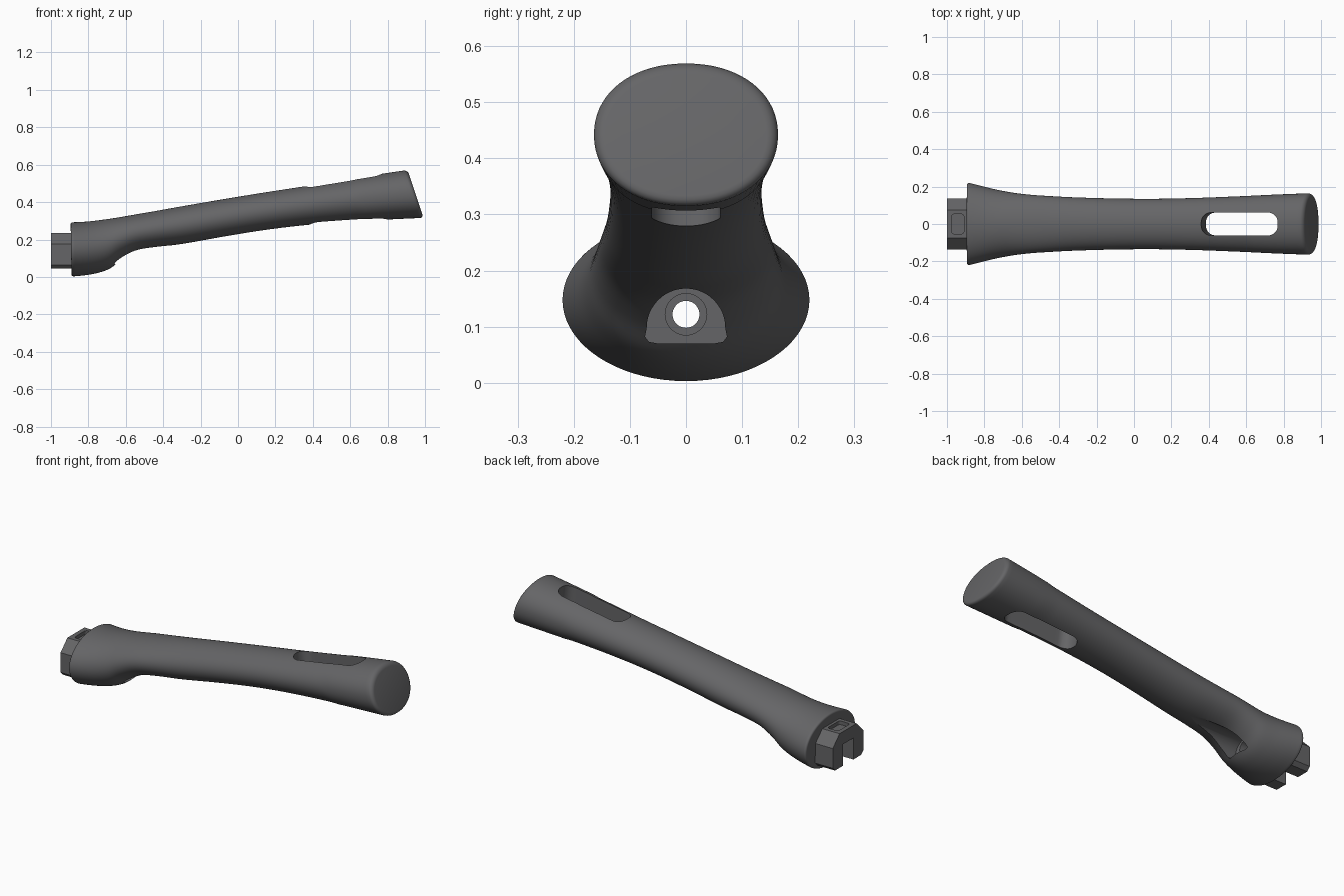
import bpy, bmesh
from math import cos, sin, pi, radians, copysign
from mathutils import Matrix, Vector

cube = bpy.data.objects.get("Cube")
if cube:
    bpy.data.objects.remove(cube, do_unlink=True)

grey = bpy.data.materials.new("dark grey plastic")
grey.use_nodes = True
colour = (0.13, 0.13, 0.135, 1)
grey.diffuse_color = colour
grey.node_tree.nodes["Principled BSDF"].inputs["Base Color"].default_value = colour


def loft(name, rings):
    """Skin a closed solid over rings of equal point count."""
    bm = bmesh.new()
    loops = [[bm.verts.new(p) for p in ring] for ring in rings]
    for a, b in zip(loops, loops[1:]):
        for i in range(len(a)):
            j = (i + 1) % len(a)
            bm.faces.new((a[i], a[j], b[j], b[i]))
    bm.faces.new(loops[0])
    bm.faces.new(loops[-1])
    bmesh.ops.recalc_face_normals(bm, faces=bm.faces)
    mesh = bpy.data.meshes.new(name)
    bm.to_mesh(mesh)
    bm.free()
    mesh.materials.append(grey)
    ob = bpy.data.objects.new(name, mesh)
    bpy.context.collection.objects.link(ob)
    return ob


def prism_x(name, profile, x0, x1):
    """Extrude a (y, z) profile along x."""
    return loft(name, [[(x, y, z) for y, z in profile] for x in (x0, x1)])


def circle(r, z, n=40):
    return [(r * cos(2 * pi * i / n), z + r * sin(2 * pi * i / n)) for i in range(n)]


def rounded_rect(hx, hy, r, n=8):
    pts = []
    for k, (sx, sy) in enumerate(((1, 1), (-1, 1), (-1, -1), (1, -1))):
        for i in range(n + 1):
            a = (k + i / n) * pi / 2
            pts.append((sx * (hx - r) + r * cos(a), sy * (hy - r) + r * sin(a)))
    return pts


def slot_z(name, outline, centre, half, tilt=0):
    """Extrude an (x, y) outline up and down, tilted about y."""
    m = Matrix.Translation(centre) @ Matrix.Rotation(radians(tilt), 4, 'Y')
    return loft(name, [[m @ Vector((x, y, z)) for x, y in outline] for z in (-half, half)])


def cut(ob, cutters):
    for c in cutters:
        mod = ob.modifiers.new("cut", 'BOOLEAN')
        mod.operation, mod.solver, mod.object = 'DIFFERENCE', 'EXACT', c
    deps = bpy.context.evaluated_depsgraph_get()
    mesh = bpy.data.meshes.new_from_object(ob.evaluated_get(deps))
    ob.modifiers.clear()
    ob.data = mesh
    for c in cutters:
        bpy.data.objects.remove(c, do_unlink=True)


def shade(ob, angle):
    bpy.ops.object.select_all(action='DESELECT')
    ob.select_set(True)
    bpy.context.view_layer.objects.active = ob
    bpy.ops.object.shade_smooth_by_angle(angle=radians(angle))


# Grip sections: top x, top z, bottom x, bottom z, half width
sections = [
    (-0.885, 0.292, -0.880, 0.003, 0.220),
    (-0.82, 0.295, -0.81, 0.010, 0.203),
    (-0.76, 0.301, -0.74, 0.024, 0.187),
    (-0.70, 0.309, -0.68, 0.048, 0.175),
    (-0.64, 0.318, -0.62, 0.095, 0.165),
    (-0.56, 0.332, -0.54, 0.138, 0.156),
    (-0.46, 0.349, -0.43, 0.160, 0.149),
    (-0.32, 0.374, -0.29, 0.178, 0.142),
    (-0.10, 0.412, -0.07, 0.217, 0.136),
    (0.12, 0.448, 0.15, 0.252, 0.135),
    (0.34, 0.482, 0.37, 0.278, 0.140),
    (0.56, 0.518, 0.60, 0.296, 0.149),
    (0.74, 0.547, 0.80, 0.307, 0.158),
    (0.888, 0.569, 0.972, 0.315, 0.164),
]


def spline(p, steps=5):
    out = []
    for i in range(len(p) - 1):
        a, b, c, d = p[max(i - 1, 0)], p[i], p[i + 1], p[min(i + 2, len(p) - 1)]
        for s in range(steps):
            t = s / steps
            out.append([0.5 * (2 * q + (r - o) * t + (2 * o - 5 * q + 4 * r - u) * t * t
                               + (3 * q - o - 3 * r + u) * t ** 3)
                        for o, q, r, u in zip(a, b, c, d)])
    return out + [list(p[-1])]


def section_ring(s, inset=0, shift=0, n=72):
    xt, zt, xb, zb, w = s
    power = 0.94 if xt > 0.6 else 1
    mid = Vector(((xt + xb) / 2 + shift, 0, (zt + zb) / 2))
    up = Vector((xt - xb, 0, zt - zb)) / 2
    up *= 1 - inset / up.length
    ring = []
    for i in range(n):
        c, d = cos(2 * pi * i / n), sin(2 * pi * i / n)
        c, d = (copysign(abs(v) ** power, v) for v in (c, d))
        ring.append(mid + up * d + Vector((0, (w - inset) * c, 0)))
    return ring


def rounded_end(s, r, direction, steps=4):
    return [section_ring(s, r * (1 - cos(a)), direction * r * sin(a))
            for a in (pi / 2 * k / steps for k in range(1, steps + 1))]


rings = [section_ring(s) for s in spline(sections)]
rings = rounded_end(sections[0], 0.010, -1)[::-1] + rings + rounded_end(sections[-1], 0.02, 1)
grip = loft("grip", rings)

# Hanging slot, screw pocket with domed top, counterbore and screw hole
dome = [(0.07 * cos(pi * i / 24), 0.098 + 0.07 * sin(pi * i / 24)) for i in range(25)]
dome += [(-0.073, 0.082), (-0.066, 0.073), (-0.05, 0.070),
         (0.05, 0.070), (0.066, 0.073), (0.073, 0.082)]
cut(grip, [
    slot_z("slot_cutter", rounded_rect(0.207, 0.061, 0.052), (0.577, 0, 0.41), 0.25, -7),
    prism_x("pocket_cutter", dome, -0.70, -0.30),
    prism_x("counterbore_cutter", circle(0.037, 0.122), -0.75, -0.6),
    prism_x("screw_hole_cutter", circle(0.024, 0.122), -1.1, -0.6),
])
shade(grip, 35)

# Mounting plug: chamfered block with a channel open below and a recess on top
half = [(0.115, 0.045), (0.135, 0.065), (0.135, 0.175), (0.075, 0.235)]
plug = prism_x("mounting_plug", half + [(-y, z) for y, z in half[::-1]], -1.0, -0.885)
cut(plug, [
    prism_x("channel_cutter", [(-0.046, -0.1), (0.046, -0.1), (0.046, 0.165), (-0.046, 0.165)],
            -1.1, -0.894),
    slot_z("recess_cutter", rounded_rect(0.033, 0.053, 0.015), (-0.942, 0, 0.245), 0.03),
    prism_x("plug_hole_cutter", circle(0.024, 0.122), -1.1, -0.8),
])
shade(plug, 30)
